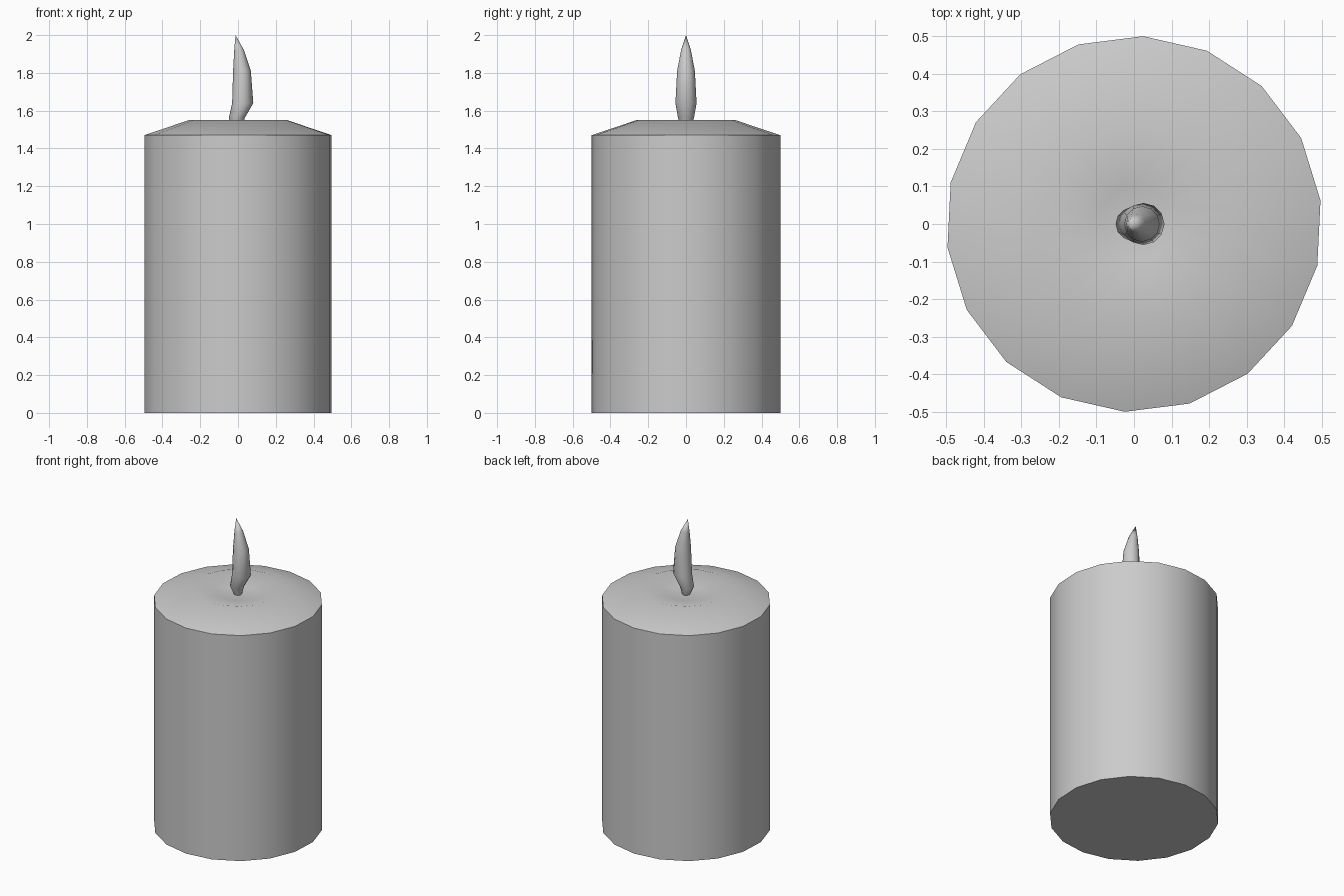
import bpy, bmesh, math

if "Cube" in bpy.data.objects:
    bpy.data.objects.remove(bpy.data.objects["Cube"])


def loft(name, rings, sides, turn=0.0, tip=None):
    """Build a closed solid from (z, centre_x, radius) rings, bottom to top."""
    bm = bmesh.new()
    loops = []
    for z, cx, r in rings:
        loops.append([bm.verts.new((cx + r * math.cos(turn + math.tau * i / sides),
                                    r * math.sin(turn + math.tau * i / sides), z))
                      for i in range(sides)])
    for a, b in zip(loops, loops[1:]):
        for i in range(sides):
            j = (i + 1) % sides
            bm.faces.new((a[i], a[j], b[j], b[i]))
    bm.faces.new(loops[0][::-1])
    if tip:
        t = bm.verts.new(tip)
        for i in range(sides):
            bm.faces.new((loops[-1][i], loops[-1][(i + 1) % sides], t))
    else:
        bm.faces.new(loops[-1])
    bmesh.ops.recalc_face_normals(bm, faces=bm.faces)
    mesh = bpy.data.meshes.new(name)
    bm.to_mesh(mesh)
    bm.free()
    obj = bpy.data.objects.new(name, mesh)
    bpy.context.collection.objects.link(obj)
    return obj


def smooth(obj, degrees):
    bpy.ops.object.select_all(action='DESELECT')
    obj.select_set(True)
    bpy.context.view_layer.objects.active = obj
    bpy.ops.object.shade_smooth_by_angle(angle=math.radians(degrees))


# Wax body: straight wall, sloped shoulder, shallow melted pool
body = loft("wax_body", [(0, 0, 0.5), (1.47, 0, 0.5), (1.55, 0, 0.262), (1.51, 0, 0.1)],
            18, math.radians(7.2))
smooth(body, 40)

# Flame: leaning teardrop rising from the pool
flame = loft("flame", [(1.505, 0, 0.022), (1.56, -0.007, 0.042), (1.64, 0.025, 0.056),
                       (1.81, 0.021, 0.047), (1.92, 0.006, 0.026)],
             12, tip=(-0.013, 0, 2.0))
smooth(flame, 60)
